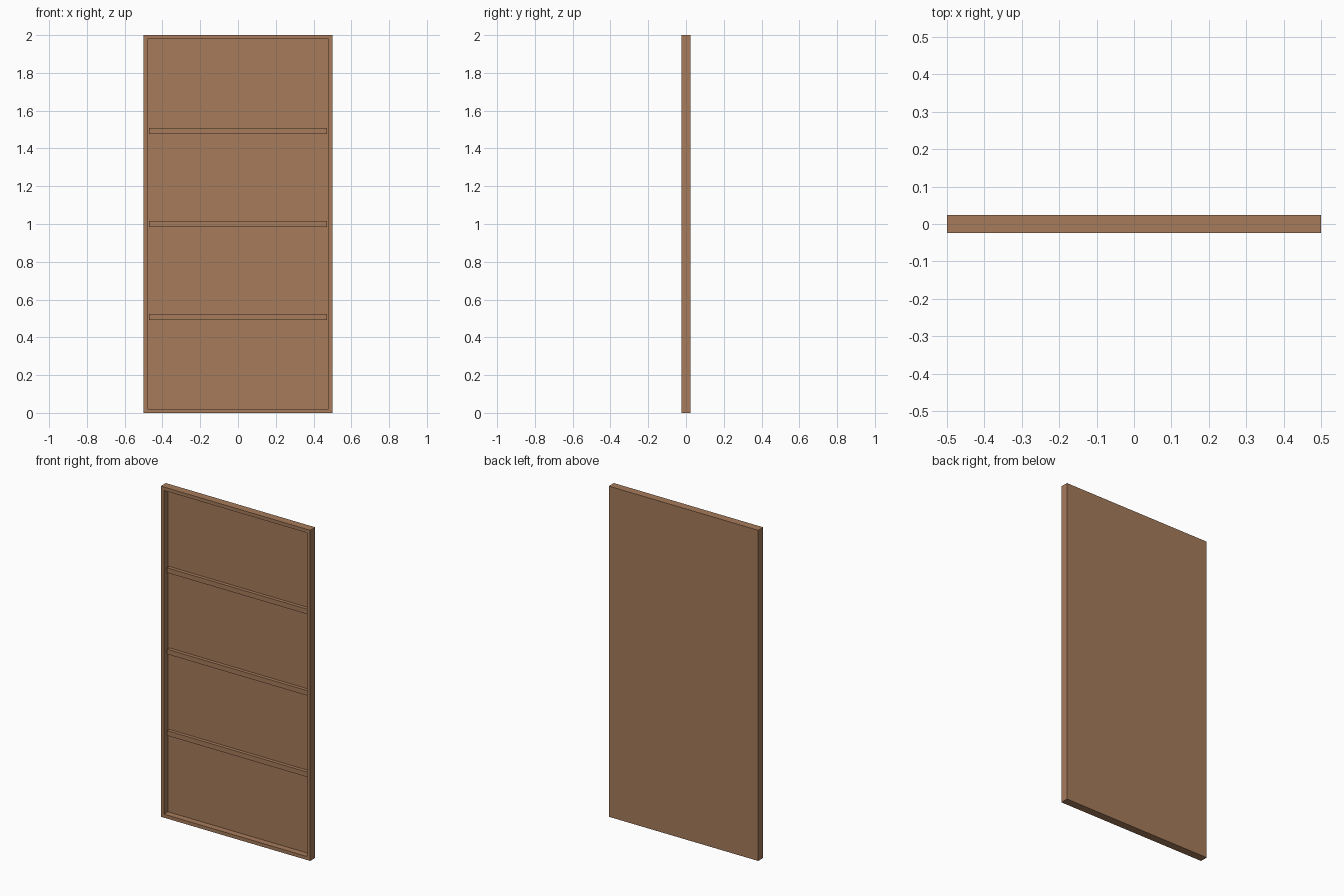
import bpy
import bmesh
from mathutils import Matrix, Vector

WIDTH, DEPTH, HEIGHT = 1.0, 0.048, 2.0
BOARD = 0.03            # thickness of frame and shelves
BACK = 0.01             # thickness of back panel
SHELF_SETBACK = 0.017
SHELVES = 3

cube = bpy.data.objects.get("Cube")
if cube:
    bpy.data.objects.remove(cube, do_unlink=True)

# Single wood colour
wood = bpy.data.materials.new("warm_brown_wood")
wood.use_nodes = True
colour = (0.381, 0.198, 0.105, 1.0)
wood.diffuse_color = colour
wood.node_tree.nodes["Principled BSDF"].inputs["Base Color"].default_value = colour


def box_bmesh(low, high):
    low, high = Vector(low), Vector(high)
    bm = bmesh.new()
    matrix = Matrix.Translation((low + high) / 2) @ Matrix.Diagonal((*(high - low), 1))
    bmesh.ops.create_cube(bm, size=1, matrix=matrix)
    return bm


def finish(bm, name):
    bm.normal_update()
    mesh = bpy.data.meshes.new(name)
    bm.to_mesh(mesh)
    bm.free()
    mesh.materials.append(wood)
    obj = bpy.data.objects.new(name, mesh)
    bpy.context.collection.objects.link(obj)
    return obj


# Case: a slab whose front is inset and pushed back to leave a rim and back panel
front, rear = -DEPTH / 2, DEPTH / 2
bm = box_bmesh((-WIDTH / 2, front, 0), (WIDTH / 2, rear, HEIGHT))
bm.normal_update()
face = min(bm.faces, key=lambda f: f.calc_center_median().y)
bmesh.ops.inset_region(bm, faces=[face], thickness=BOARD)
opening = bmesh.ops.extrude_discrete_faces(bm, faces=[face])["faces"]
bmesh.ops.translate(bm, verts=opening[0].verts, vec=(0, DEPTH - BACK, 0))
finish(bm, "case")

# Shelves: evenly spaced and set back from the rim
inner = WIDTH / 2 - BOARD
pitch = (HEIGHT - BOARD) / (SHELVES + 1)
for i in range(1, SHELVES + 1):
    z = i * pitch
    shelf = box_bmesh((-inner, front + SHELF_SETBACK, z), (inner, rear - BACK, z + BOARD))
    finish(shelf, f"shelf_{i}")
